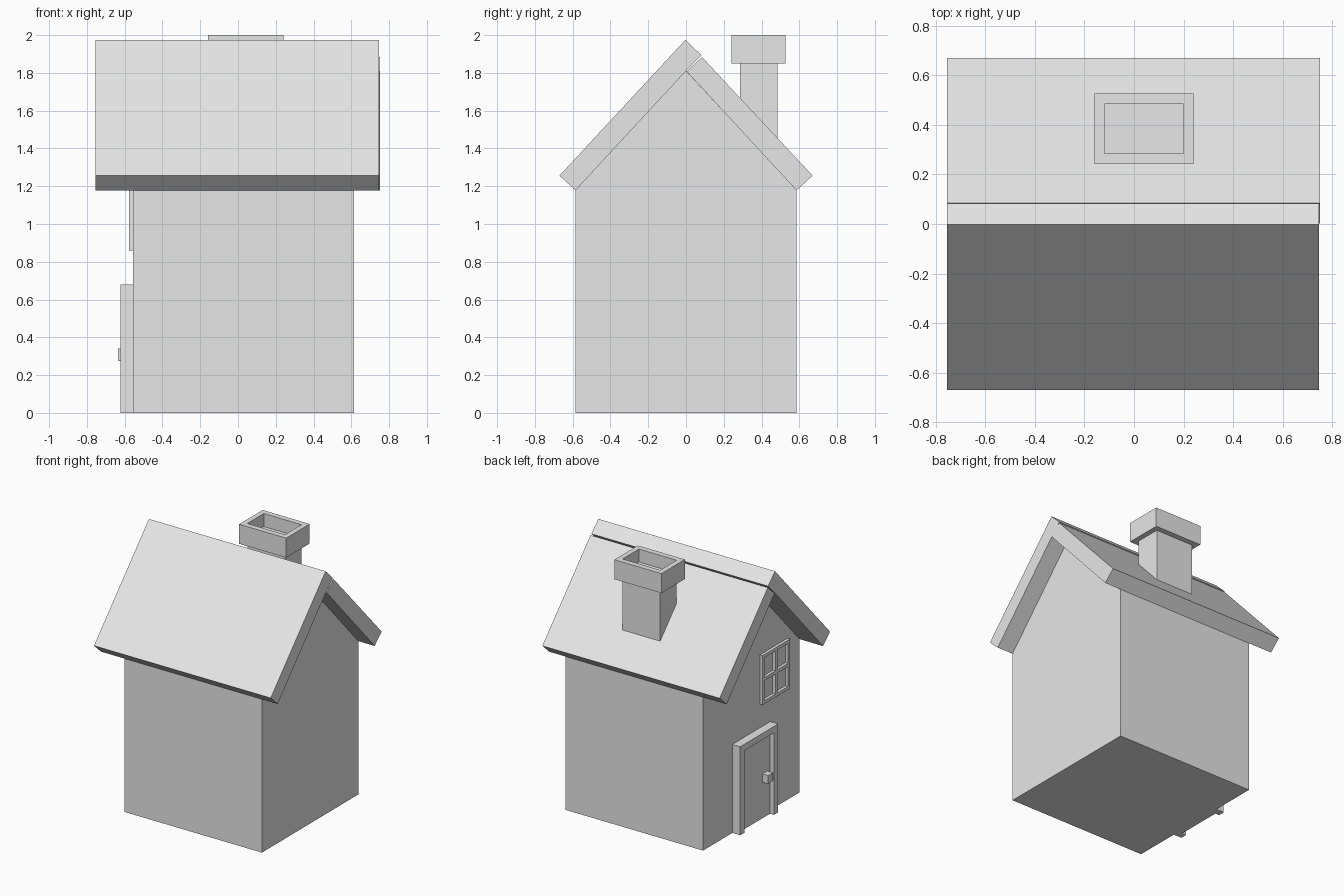
import bpy

if "Cube" in bpy.data.objects:
    bpy.data.objects.remove(bpy.data.objects["Cube"])

grey = bpy.data.materials.new("light grey")
grey.diffuse_color = (0.8, 0.8, 0.8, 1.0)
grey.use_nodes = True
grey.node_tree.nodes["Principled BSDF"].inputs["Base Color"].default_value = grey.diffuse_color


def add_mesh(name, verts, faces):
    mesh = bpy.data.meshes.new(name)
    mesh.from_pydata(verts, [], faces)
    mesh.materials.append(grey)
    obj = bpy.data.objects.new(name, mesh)
    bpy.context.collection.objects.link(obj)
    return obj


def extrude_x(name, profile, x0, x1):
    """Extrude a counter-clockwise (y, z) profile along x."""
    n = len(profile)
    verts = [(x, y, z) for x in (x0, x1) for y, z in profile]
    faces = [tuple(reversed(range(n))), tuple(range(n, 2 * n))]
    faces += [(i, (i + 1) % n, n + (i + 1) % n, n + i) for i in range(n)]
    return add_mesh(name, verts, faces)


def box(name, x, y, z):
    profile = [(y[0], z[0]), (y[1], z[0]), (y[1], z[1]), (y[0], z[1])]
    return extrude_x(name, profile, x[0], x[1])


# House body with gable ends
WALL = -0.555
extrude_x("walls", [(-0.585, 0), (0.585, 0), (0.585, 1.18), (0, 1.81), (-0.585, 1.18)],
          WALL, 0.613)

# Roof slabs: the front one overlaps the ridge, the back one butts against it
extrude_x("front_roof", [(-0.585, 1.178), (0, 1.81), (0.082, 1.893), (-0.003, 1.975),
                         (-0.67, 1.256)], -0.755, 0.747)
extrude_x("back_roof", [(0.585, 1.178), (0.67, 1.256), (0.085, 1.883), (0.003, 1.808)],
          -0.755, 0.752)

# Chimney shaft and hollow cap
SX, SY = (-0.12, 0.20), (0.285, 0.485)
CX, CY = (-0.16, 0.24), (0.242, 0.527)
CAP = (1.85, 2.0)
box("chimney_shaft", SX, SY, (1.25, 1.90))


def ring(rx, ry, z):
    return [(rx[0], ry[0], z), (rx[1], ry[0], z), (rx[1], ry[1], z), (rx[0], ry[1], z)]


cap_verts = (ring(CX, CY, CAP[0]) + ring(CX, CY, CAP[1])
             + ring(SX, SY, CAP[1]) + ring(SX, SY, CAP[0]))
cap_faces = []
for k in range(4):
    a, b = 4 * k, 4 * ((k + 1) % 4)
    for i in range(4):
        j = (i + 1) % 4
        cap_faces.append((a + i, a + j, b + j, b + i))
add_mesh("chimney_cap", cap_verts, cap_faces)

# Door: two jambs, lintel, recessed panel and knob
FRONT = (-0.622, WALL)
for name, y in (("left_jamb", (0.18, 0.23)), ("right_jamb", (-0.23, -0.18))):
    box("door_" + name, FRONT, y, (0, 0.63))
box("door_lintel", FRONT, (-0.23, 0.23), (0.63, 0.68))
box("door_panel", (-0.588, WALL), (-0.18, 0.18), (0, 0.63))
box("door_knob", (-0.634, -0.588), (-0.15, -0.09), (0.275, 0.34))

# Window: outer frame with a cross of glazing bars
WX = (-0.577, WALL)
Y0, Y1, Z0, Z1, T = -0.44, -0.105, 0.86, 1.24, 0.025
YM, ZM = (Y0 + Y1) / 2, (Z0 + Z1) / 2
for i, y in enumerate((Y0, YM - T / 2, Y1 - T)):
    box(f"window_post_{i}", WX, (y, y + T), (Z0, Z1))
for i, z in enumerate((Z0, ZM - T / 2, Z1 - T)):
    for j, (a, b) in enumerate(((Y0 + T, YM - T / 2), (YM + T / 2, Y1 - T))):
        box(f"window_rail_{i}_{j}", WX, (a, b), (z, z + T))
